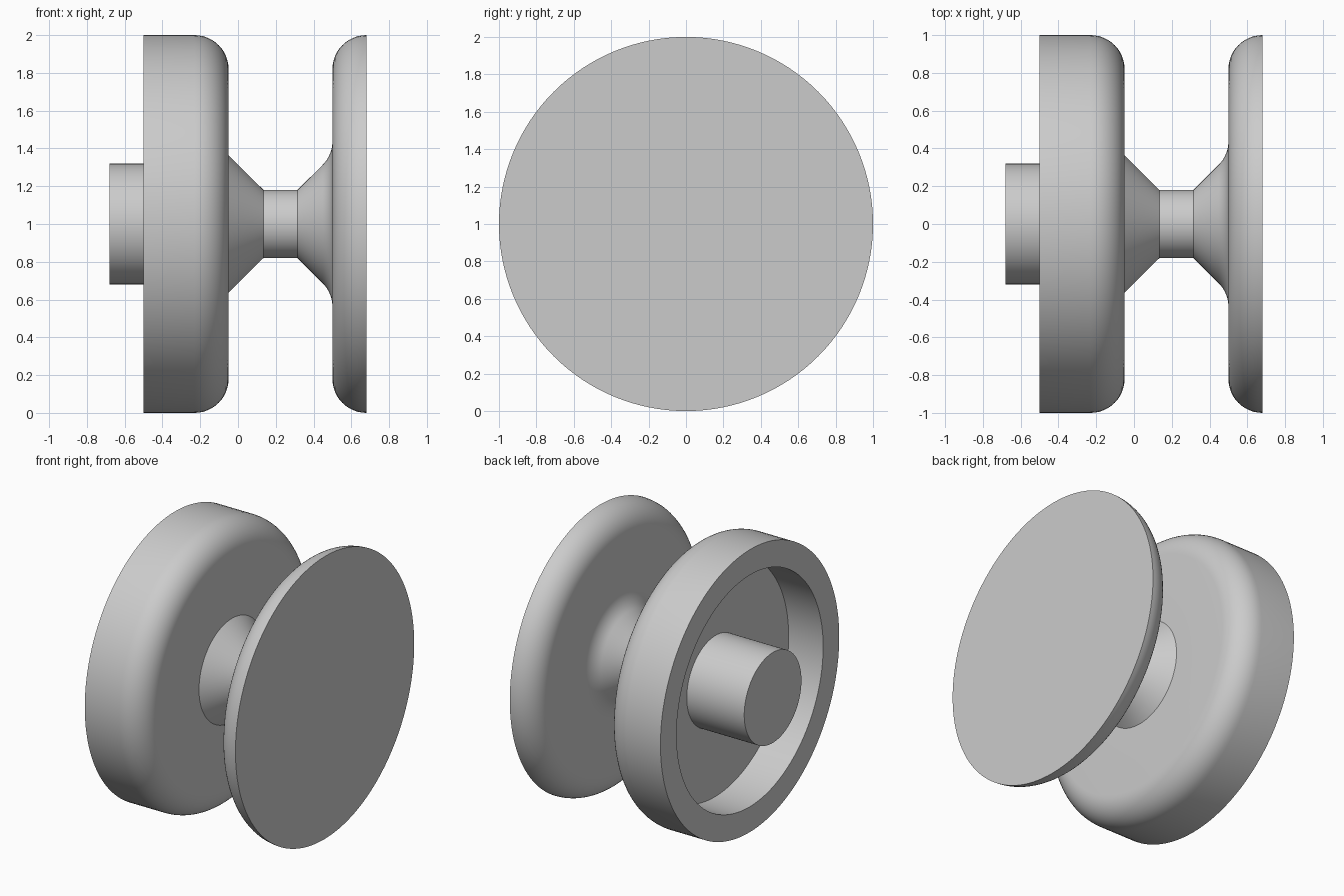
import bpy, bmesh
from math import sin, cos, radians, tan
from mathutils import Vector, Matrix

SEGMENTS = 128
UNIT = 0.18  # fillet radius and wall thickness

cube = bpy.data.objects.get("Cube")
if cube:
    bpy.data.objects.remove(cube, do_unlink=True)

grey = bpy.data.materials.new("plain_grey")
grey.use_nodes = True
colour = (0.6, 0.6, 0.6, 1)
grey.diffuse_color = colour
grey.node_tree.nodes["Principled BSDF"].inputs["Base Color"].default_value = colour


def arc(cx, cr, start, end, steps=12):
    """Fillet points in the (axis, radius) plane."""
    angles = [radians(start + (end - start) * i / steps) for i in range(steps + 1)]
    return [(cx + UNIT * cos(a), cr + UNIT * sin(a)) for a in angles]


def lathe(name, profile):
    """Revolve (axis, radius) points around the x axis."""
    bm = bmesh.new()
    verts = [bm.verts.new((x, 0, r)) for x, r in profile]
    edges = [bm.edges.new(pair) for pair in zip(verts, verts[1:])]
    bmesh.ops.spin(bm, geom=verts + edges, cent=(0, 0, 0), axis=(1, 0, 0),
                   angle=radians(360), steps=SEGMENTS, use_duplicate=False)
    bmesh.ops.remove_doubles(bm, verts=bm.verts, dist=0.0001)
    # Close the two end discs
    bmesh.ops.holes_fill(bm, edges=[e for e in bm.edges if e.is_boundary], sides=0)
    bmesh.ops.recalc_face_normals(bm, faces=bm.faces)
    bmesh.ops.translate(bm, verts=bm.verts, vec=(0, 0, 1))
    mesh = bpy.data.meshes.new(name)
    bm.to_mesh(mesh)
    bm.free()
    mesh.materials.append(grey)
    obj = bpy.data.objects.new(name, mesh)
    bpy.context.collection.objects.link(obj)
    bpy.ops.object.select_all(action="DESELECT")
    obj.select_set(True)
    bpy.context.view_layer.objects.active = obj
    bpy.ops.object.shade_smooth_by_angle(angle=radians(30))
    return obj


# Centre boss and hollow back of the thick wheel
boss = [(-0.68, 0.32), (-0.23, 0.32)]
recess = [(-0.23, 0.82), (-0.5, 0.82)]
# Outer rim, rounded towards the neck
rim = [(-0.5, 1)] + arc(-0.05 - UNIT, 1 - UNIT, 90, 0)
# Waisted neck, with a fillet blending into the flange
neck = [(-0.05, 0.365), (0.135, 0.18), (0.315, 0.18)]
blend = arc(0.5 - UNIT, 0.365 + UNIT * tan(radians(22.5)), -45, 0)
# Thin flange with a rounded inner edge and flat end
flange = arc(0.5 + UNIT, 1 - UNIT, 180, 90)

lathe("spool_knob", boss + recess + rim + neck + blend + flange)
